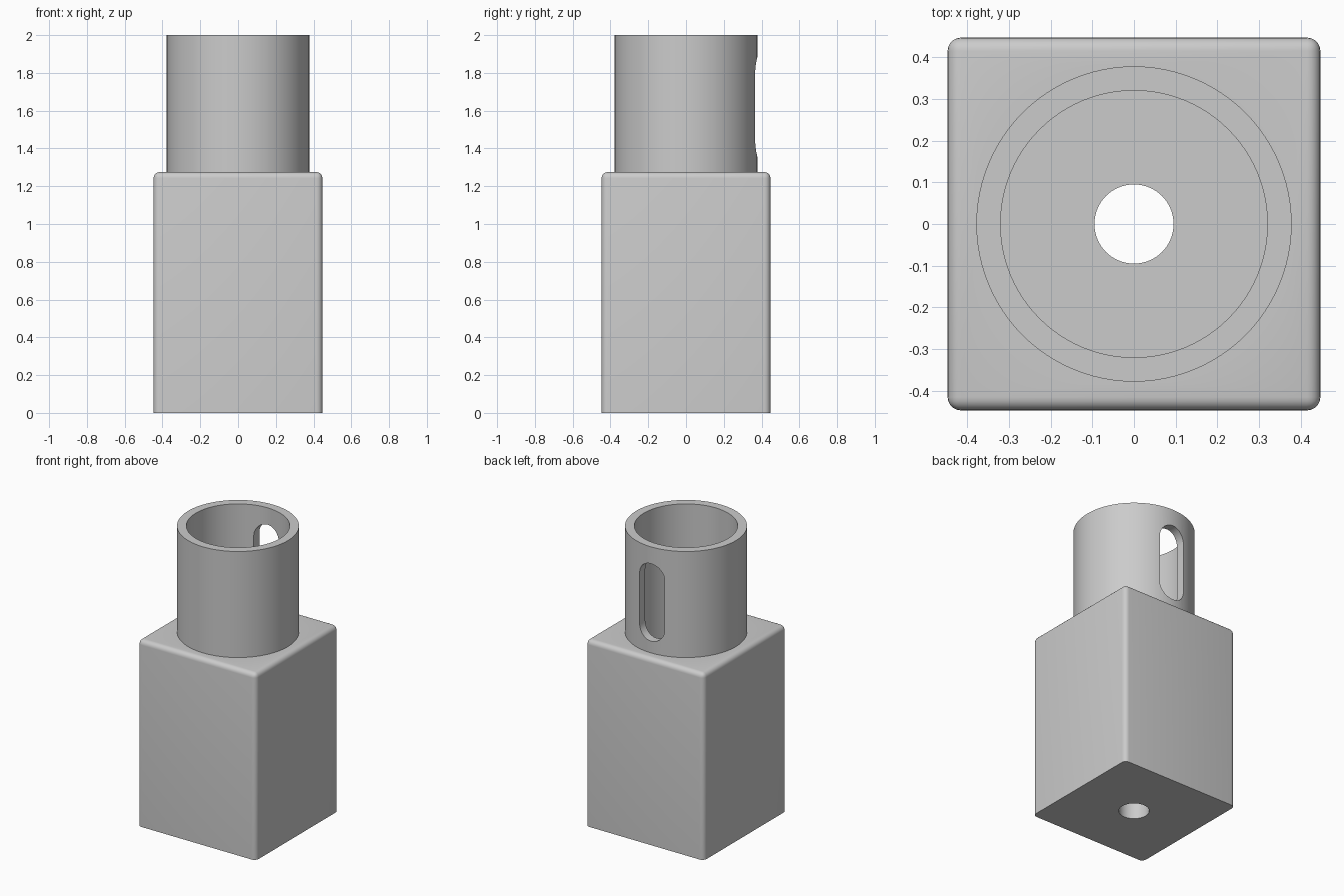
import bpy
import bmesh
import math

HALF, BLOCK_TOP, TOP = 0.447, 1.275, 2.0
OUTER_R, BORE_R, HOLE_R, FLOOR = 0.378, 0.32, 0.095, 0.11

default = bpy.data.objects.get("Cube")
if default:
    bpy.data.objects.remove(default, do_unlink=True)

grey = bpy.data.materials.new("plain_grey")
grey.use_nodes = True
colour = (0.6, 0.6, 0.6, 1.0)
grey.diffuse_color = colour
grey.node_tree.nodes["Principled BSDF"].inputs["Base Color"].default_value = colour


def finish(name, bm):
    mesh = bpy.data.meshes.new(name)
    bmesh.ops.recalc_face_normals(bm, faces=bm.faces)
    bm.to_mesh(mesh)
    bm.free()
    mesh.materials.append(grey)
    obj = bpy.data.objects.new(name, mesh)
    bpy.context.collection.objects.link(obj)
    return obj


def prism(name, outline, z0, z1):
    """Extrude a closed xy outline from z0 to z1."""
    bm = bmesh.new()
    face = bm.faces.new([bm.verts.new((x, y, z0)) for x, y in outline])
    top = bmesh.ops.extrude_face_region(bm, geom=[face])["geom"]
    verts = [v for v in top if isinstance(v, bmesh.types.BMVert)]
    bmesh.ops.translate(bm, verts=verts, vec=(0, 0, z1 - z0))
    return finish(name, bm)


def arc(r, start, sweep, steps, cy=0.0):
    angles = [start + sweep * i / steps for i in range(steps + 1)]
    return [(r * math.cos(a), cy + r * math.sin(a)) for a in angles]


def cylinder(name, r, z0, z1, steps=96):
    return prism(name, arc(r, 0, math.tau, steps)[:-1], z0, z1)


def combine(target, tool, operation):
    """Apply a boolean and discard the tool."""
    tool.hide_render = True
    mod = target.modifiers.new(operation, "BOOLEAN")
    mod.operation, mod.solver, mod.object = operation, "EXACT", tool
    bpy.context.view_layer.objects.active = target
    bpy.ops.object.modifier_apply(modifier=mod.name)
    bpy.data.objects.remove(tool, do_unlink=True)


# Square block: rounded uprights and top rim, sharp base
bm = bmesh.new()
bmesh.ops.create_cube(bm, size=1)
bmesh.ops.scale(bm, verts=bm.verts, vec=(2 * HALF, 2 * HALF, BLOCK_TOP))
bmesh.ops.translate(bm, verts=bm.verts, vec=(0, 0, BLOCK_TOP / 2))
rounded = [e for e in bm.edges if max(v.co.z for v in e.verts) > 0.1]
bmesh.ops.bevel(bm, geom=rounded, offset=0.032, offset_type="OFFSET",
                segments=5, profile=0.5, affect="EDGES")
body = finish("socket_body", bm)

# Round neck, deep bore and small hole through the floor
combine(body, cylinder("neck", OUTER_R, BLOCK_TOP - 0.3, TOP), "UNION")
combine(body, cylinder("bore", BORE_R, FLOOR, TOP + 0.1), "DIFFERENCE")
combine(body, cylinder("floor_hole", HOLE_R, -0.1, FLOOR + 0.1, 64), "DIFFERENCE")

# Upright slot with round ends through the back wall of the neck
slot_r, slot_mid, slot_half = 0.095, 1.62, 0.17
outline = (arc(slot_r, 0, math.pi, 20, slot_half)
           + arc(slot_r, math.pi, math.pi, 20, -slot_half))
slot = prism("slot", outline, -0.5, -0.15)
slot.rotation_euler.x = math.radians(90)
slot.location.z = slot_mid
bpy.context.view_layer.update()
combine(body, slot, "DIFFERENCE")

# Smooth curves with crisp edges
bpy.ops.object.select_all(action="DESELECT")
body.select_set(True)
bpy.context.view_layer.objects.active = body
bpy.ops.object.shade_smooth_by_angle(angle=math.radians(30))
